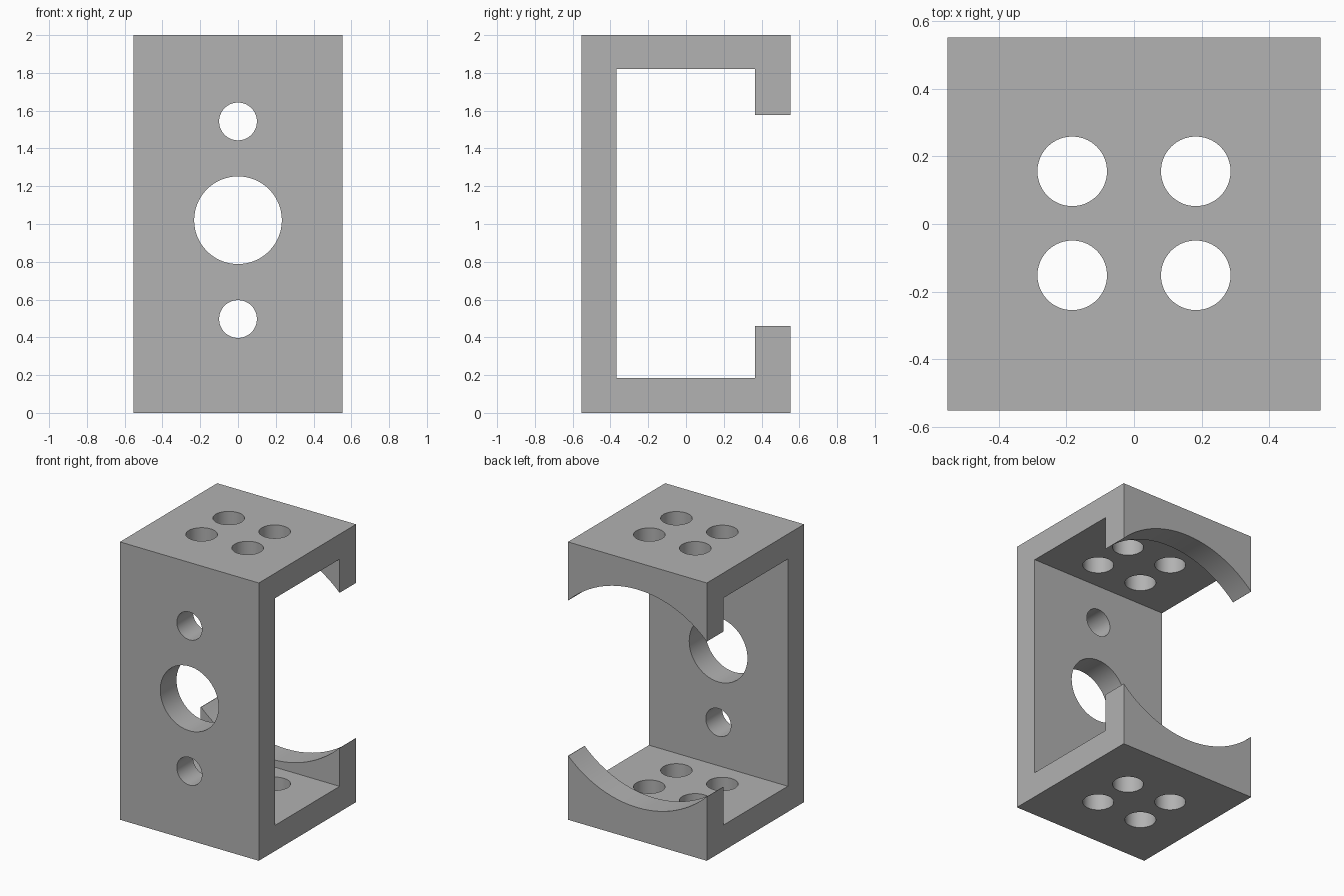
import bpy
import bmesh
import math
from mathutils import Matrix

cube = bpy.data.objects.get("Cube")
if cube:
    bpy.data.objects.remove(cube, do_unlink=True)

HALF = 0.553      # half width and half depth
MID = 1.02        # height of the large bore
grey = bpy.data.materials.new("grey metal")
grey.use_nodes = True
color = (0.445, 0.445, 0.445, 1)
grey.diffuse_color = color
grey.node_tree.nodes["Principled BSDF"].inputs["Base Color"].default_value = color


def add_object(name, bm):
    bmesh.ops.recalc_face_normals(bm, faces=bm.faces)
    mesh = bpy.data.meshes.new(name)
    bm.to_mesh(mesh)
    bm.free()
    mesh.materials.append(grey)
    obj = bpy.data.objects.new(name, mesh)
    bpy.context.collection.objects.link(obj)
    return obj


def cutter(radius, length, location, along_y):
    bm = bmesh.new()
    turn = Matrix.Rotation(math.pi / 2 if along_y else 0, 4, "X")
    bmesh.ops.create_cone(bm, cap_ends=True, segments=96, radius1=radius, radius2=radius,
                          depth=length, matrix=Matrix.Translation(location) @ turn)
    obj = add_object("hole_cutter", bm)
    obj.hide_render = True
    return obj


# C-shaped bracket: side profile (y, z) extruded across the width
profile = [(-HALF, 0), (HALF, 0), (HALF, 0.46), (0.366, 0.46), (0.366, 0.185), (-0.368, 0.185),
           (-0.368, 1.82), (0.366, 1.82), (0.366, 1.578), (HALF, 1.578), (HALF, 2), (-HALF, 2)]
bm = bmesh.new()
side = bm.faces.new([bm.verts.new((-HALF, y, z)) for y, z in profile])
grown = bmesh.ops.extrude_face_region(bm, geom=[side])["geom"]
bmesh.ops.translate(bm, vec=(2 * HALF, 0, 0),
                    verts=[v for v in grown if isinstance(v, bmesh.types.BMVert)])

# The lips start tall; the arch cut brings them down to the open profile
bracket = add_object("bracket", bm)

# Front wall bores, round arch in the back lips, four holes through both plates
cutters = [cutter(r, 0.4, (0, -0.5, z), True)
           for r, z in ((0.232, MID), (0.1, MID + 0.523), (0.1, MID - 0.523))]
cutters.append(cutter(0.785, 0.5, (0, 0.5, MID), True))
cutters += [cutter(0.103, 3, (x, y, 1), False)
            for x in (-0.183, 0.183) for y in (-0.152, 0.156)]

for tool in cutters:
    cut = bracket.modifiers.new("cut", "BOOLEAN")
    cut.operation = "DIFFERENCE"
    cut.solver = "EXACT"
    cut.object = tool

# Bake the cuts and drop the cutters
graph = bpy.context.evaluated_depsgraph_get()
baked = bpy.data.meshes.new_from_object(bracket.evaluated_get(graph))
bracket.modifiers.clear()
bracket.data = baked
for tool in cutters:
    bpy.data.objects.remove(tool, do_unlink=True)

bpy.ops.object.select_all(action="DESELECT")
bracket.select_set(True)
bpy.context.view_layer.objects.active = bracket
bpy.ops.object.shade_smooth_by_angle(angle=math.radians(30))
